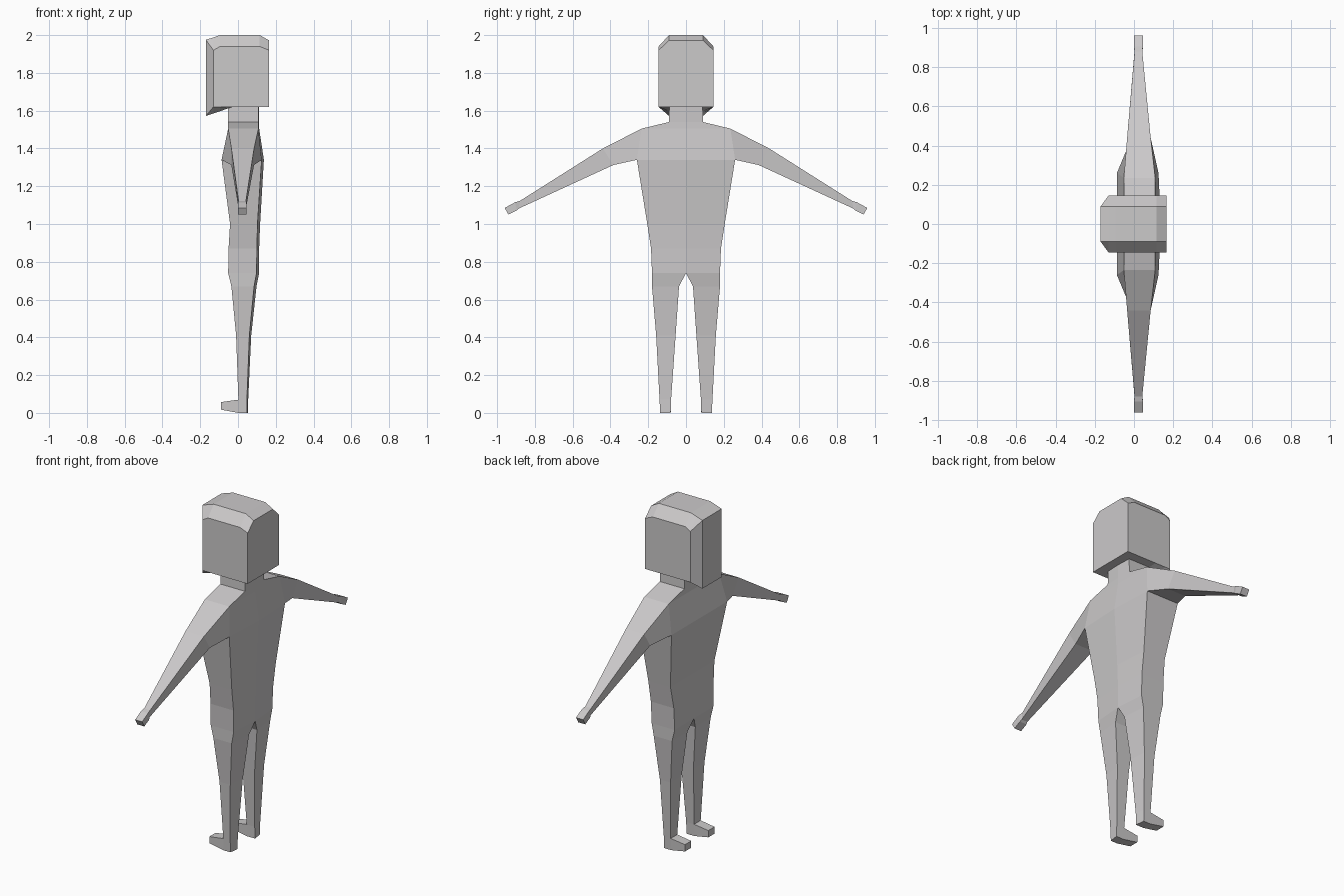
import bpy, bmesh
from mathutils import Matrix

if "Cube" in bpy.data.objects:
    bpy.data.objects.remove(bpy.data.objects["Cube"])

grey = bpy.data.materials.new("light grey")
grey.diffuse_color = (0.6, 0.585, 0.59, 1)
grey.use_nodes = True
grey.node_tree.nodes["Principled BSDF"].inputs["Base Color"].default_value = grey.diffuse_color


def ring(bm, pts):
    return [bm.verts.new(p) for p in pts]


def bridge(bm, a, b, closed=True):
    n = len(a)
    for i in range(n if closed else n - 1):
        j = (i + 1) % n
        bm.faces.new((a[i], a[j], b[j], b[i]))


def finish(bm, name):
    bmesh.ops.remove_doubles(bm, verts=bm.verts[:], dist=0.0005)
    bmesh.ops.dissolve_degenerate(bm, edges=bm.edges[:], dist=0.0005)
    bmesh.ops.recalc_face_normals(bm, faces=bm.faces[:])
    mesh = bpy.data.meshes.new(name)
    bm.to_mesh(mesh)
    bm.free()
    mesh.materials.append(grey)
    bpy.context.collection.objects.link(bpy.data.objects.new(name, mesh))


# Body: one half (y >= 0), then mirrored
bm = bmesh.new()


def trunk(z, side, front, back, back_side, z_side=None):
    zs = z if z_side is None else z_side
    return ring(bm, [(front, 0, z), (front, side, zs),
                     (back_side, side, zs), (back, 0, z)])


crotch = trunk(0.74, 0.18, -0.052, 0.112, 0.098)
hip = trunk(0.87, 0.185, -0.05, 0.112, 0.1)
waist = trunk(1.0, 0.205, -0.042, 0.117, 0.103)
chest = trunk(1.34, 0.26, -0.087, 0.137, 0.125)
shoulder = trunk(1.505, 0.235, -0.052, 0.112, 0.108)
neck_base = trunk(1.54, 0.09, -0.052, 0.112, 0.108)
neck_top = trunk(1.63, 0.088, -0.052, 0.112, 0.108)
levels = [crotch, hip, waist, chest, shoulder, neck_base, neck_top]
for a, b in zip(levels, levels[1:]):
    if a is chest:  # the side stays open for the arm
        bm.faces.new((a[0], a[1], b[1], b[0]))
        bm.faces.new((a[2], a[3], b[3], b[2]))
    else:
        bridge(bm, a, b, closed=False)
bm.faces.new(neck_top)

# Arm and hand: (y, z) of the top and bottom edges, and x range of each
arm = [chest[1:3] + shoulder[2:0:-1]]
for yt, zt, yb, zb, x0, x1 in [
        (0.44, 1.40, 0.385, 1.312, -0.035, 0.085),
        (0.88, 1.122, 0.885, 1.082, 0.003, 0.042),
        (0.905, 1.115, 0.895, 1.072, 0.0, 0.046),
        (0.96, 1.085, 0.94, 1.05, 0.0, 0.046)]:
    arm.append(ring(bm, [(x0, yb, zb), (x1, yb, zb), (x1, yt, zt), (x0, yt, zt)]))
for a, b in zip(arm, arm[1:]):
    bridge(bm, a, b)
bm.faces.new(arm[-1])

# Leg: z, inner y, outer y, front x, back x (inner and outer)
leg = [crotch]
for z, yi, yo, xf, xbi, xbo in [
        (0.67, 0.037, 0.18, -0.035, 0.098, 0.085),
        (0.41, 0.055, 0.158, -0.01, 0.07, 0.06),
        (0.07, 0.079, 0.14, 0.002, 0.054, 0.047),
        (0.0, 0.081, 0.137, 0.002, 0.054, 0.047)]:
    leg.append(ring(bm, [(xf, yi, z), (xf, yo, z), (xbo, yo, z), (xbi, yi, z)]))
for a, b in zip(leg, leg[1:]):
    if b is leg[-1]:  # the front of the ankle opens into the foot
        bridge(bm, a[1:] + a[:1], b[1:] + b[:1], closed=False)
    else:
        bridge(bm, a, b)
bm.faces.new(leg[-1])

# Foot
ankle = leg[-1][:2] + leg[-2][1::-1]
toe = ring(bm, [(-0.09, 0.08, 0.017), (-0.09, 0.138, 0.017),
                (-0.09, 0.138, 0.057), (-0.09, 0.08, 0.057)])
bridge(bm, ankle, toe)
bm.faces.new(toe)

half = bm.verts[:] + bm.edges[:] + bm.faces[:]
copy = bmesh.ops.duplicate(bm, geom=half)["geom"]
bmesh.ops.transform(bm, matrix=Matrix.Scale(-1, 4, (0, 1, 0)),
                    verts=[v for v in copy if isinstance(v, bmesh.types.BMVert)])
finish(bm, "body")

# Head: cross-sections from face to back
# x, half width, side bottom z, side top z, crown z, underside z
bm = bmesh.new()
sections = []
for x, h, zl, zu, zt, zb in [
        (-0.17, 0.09, 1.572, 1.975, 1.975, 1.572),
        (-0.13, 0.145, 1.62, 1.92, 1.988, 1.585),
        (-0.095, 0.145, 1.62, 1.94, 2.0, 1.597),
        (-0.03, 0.145, 1.62, 1.94, 2.0, 1.62),
        (0.115, 0.145, 1.62, 1.94, 2.0, 1.62),
        (0.165, 0.145, 1.62, 1.92, 1.972, 1.62)]:
    sections.append(ring(bm, [(x, h, zl), (x, h, zu), (x, 0.09, zt),
                              (x, -0.09, zt), (x, -h, zu), (x, -h, zl),
                              (x, -0.09, zb), (x, 0.09, zb)]))
for a, b in zip(sections, sections[1:]):
    bridge(bm, a, b)
bm.faces.new(sections[0])
bm.faces.new(sections[-1])
finish(bm, "head")
